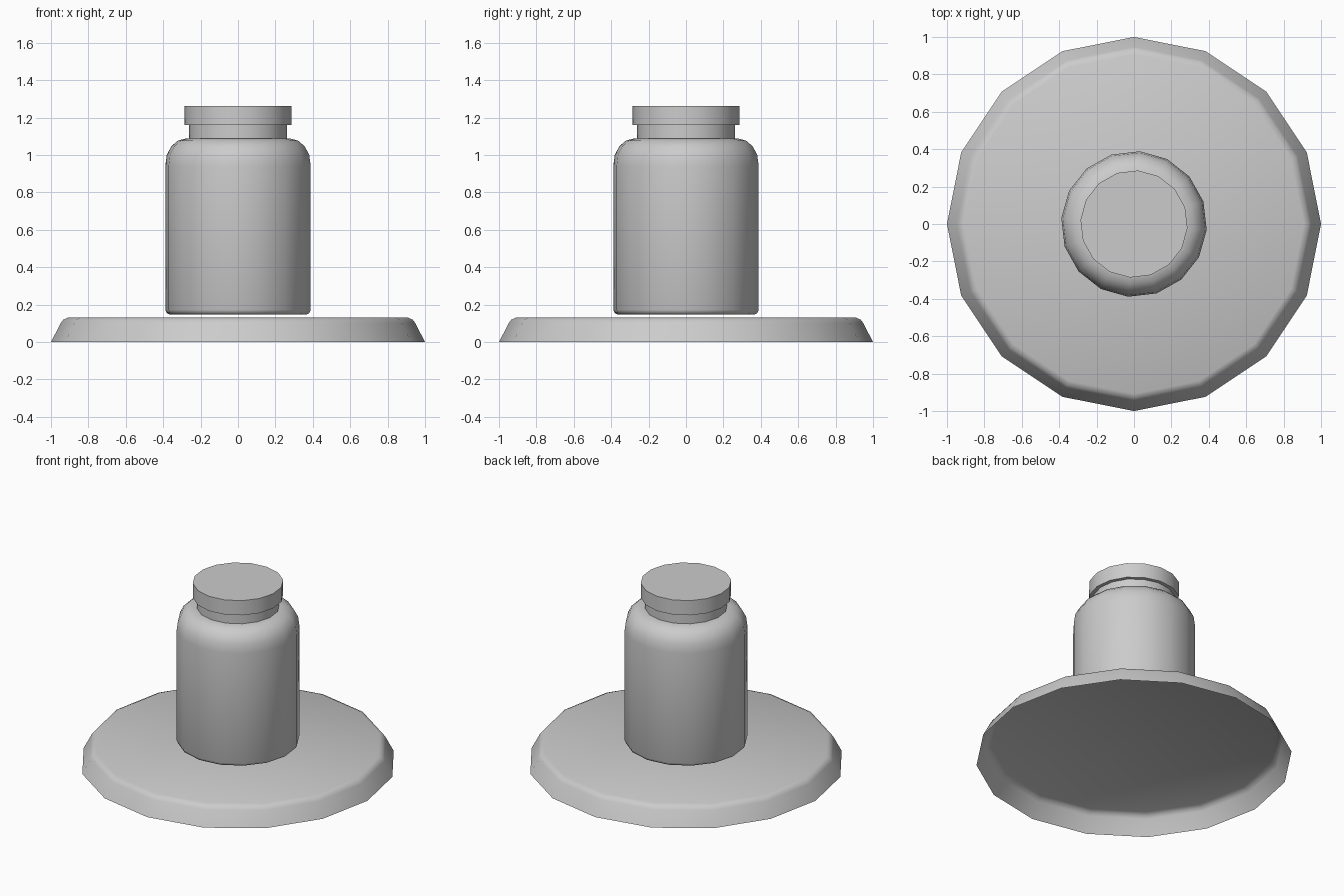
import bpy, bmesh, math

if "Cube" in bpy.data.objects:
    bpy.data.objects.remove(bpy.data.objects["Cube"])

SIDES = 16


def lathe(name, profile, phase=0.0, bottom=True):
    """Revolve (radius, z) points, bottom to top, into a 16-sided form with a top cap."""
    bm = bmesh.new()
    rings = []
    for r, z in profile:
        angles = [phase + 2 * math.pi * i / SIDES for i in range(SIDES)]
        rings.append([bm.verts.new((r * math.cos(a), r * math.sin(a), z)) for a in angles])
    for low, high in zip(rings, rings[1:]):
        for i in range(SIDES):
            j = (i + 1) % SIDES
            bm.faces.new((low[i], low[j], high[j], high[i]))
    if bottom:
        bm.faces.new(rings[0][::-1])
    bm.faces.new(rings[-1])
    mesh = bpy.data.meshes.new(name)
    bm.to_mesh(mesh)
    bm.free()
    obj = bpy.data.objects.new(name, mesh)
    bpy.context.collection.objects.link(obj)
    bpy.ops.object.select_all(action='DESELECT')
    obj.select_set(True)
    bpy.context.view_layer.objects.active = obj
    bpy.ops.object.shade_smooth_by_angle(angle=math.radians(50))
    return obj


turn = math.radians(-4.5)

# Wide round base: an open-bottomed shell with a sloped, softened rim
lathe("base", [(1.0, 0), (0.947, 0.102), (0.935, 0.119), (0.908, 0.131)], bottom=False)

# Jar body with rounded shoulder and neck, hovering just above the base
lathe("jar", [(0.368, 0.148), (0.383, 0.155), (0.390, 0.172), (0.390, 0.94),
              (0.382, 1.0), (0.358, 1.046), (0.322, 1.077), (0.275, 1.089),
              (0.262, 1.089), (0.262, 1.16)], turn)

# Flat lid overhanging the neck
lathe("lid", [(0.287, 1.16), (0.287, 1.262)], turn)
